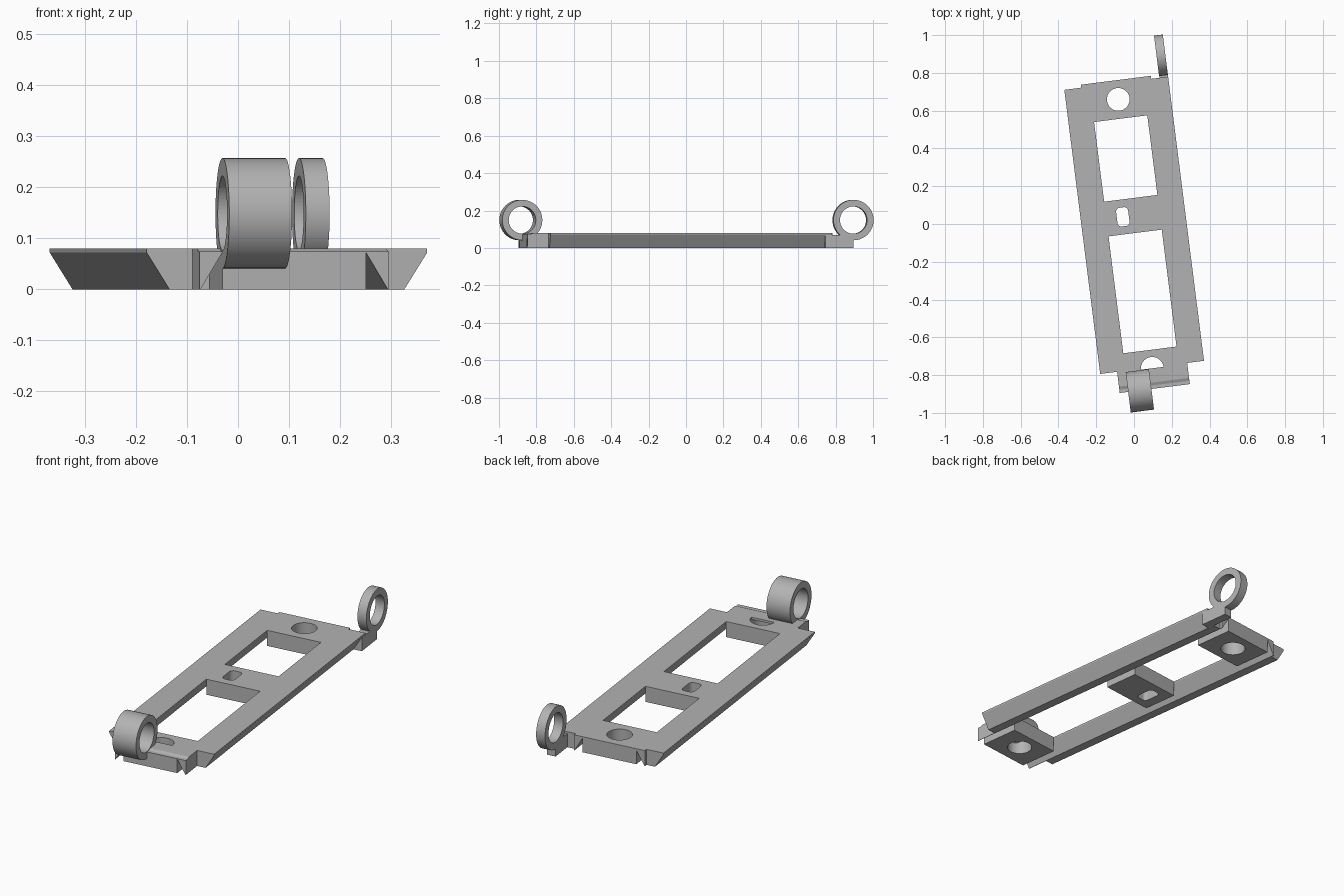
import bpy, bmesh, math
from mathutils import Matrix, Vector

if "Cube" in bpy.data.objects:
    bpy.data.objects.remove(bpy.data.objects["Cube"])

TURN = Matrix.Rotation(math.radians(7.2), 4, 'Z')   # whole bracket is yawed
TOP, LIP = 0.08, 0.072
IN, MID, LOW, OUT = 0.142, 0.187, 0.232, 0.277      # rail section widths
FRONT, BACK = -0.765, 0.751                         # rail ends
TAB_F, TAB_B = -0.878, 0.767                        # tab ends

mat = bpy.data.materials.new("light_grey")
mat.diffuse_color = (0.45, 0.45, 0.45, 1)
mat.use_nodes = True
mat.node_tree.nodes["Principled BSDF"].inputs["Base Color"].default_value = mat.diffuse_color


def prism(name, pts, axis, lo, hi):
    """Extrude a closed 2D profile along a local axis."""
    def place(p, t):
        return {'x': (t, p[0], p[1]), 'y': (p[0], t, p[1]), 'z': (p[0], p[1], t)}[axis]
    bm = bmesh.new()
    a = [bm.verts.new(place(p, lo)) for p in pts]
    b = [bm.verts.new(place(p, hi)) for p in pts]
    bm.faces.new(a)
    bm.faces.new(b)
    n = len(pts)
    for i in range(n):
        j = (i + 1) % n
        bm.faces.new((a[i], a[j], b[j], b[i]))
    bmesh.ops.recalc_face_normals(bm, faces=bm.faces)
    bm.transform(TURN)
    me = bpy.data.meshes.new(name)
    bm.to_mesh(me)
    bm.free()
    ob = bpy.data.objects.new(name, me)
    bpy.context.collection.objects.link(ob)
    me.materials.append(mat)
    return ob


def rect(x0, x1, y0, y1):
    return [(x0, y0), (x1, y0), (x1, y1), (x0, y1)]


def circle(cx, cy, r, n=48):
    return [(cx + r * math.cos(2 * math.pi * i / n), cy + r * math.sin(2 * math.pi * i / n))
            for i in range(n)]


def rounded(cx, cy, hx, hy, r):
    pts = []
    for k, (sx, sy) in enumerate([(1, 1), (-1, 1), (-1, -1), (1, -1)]):
        for i in range(6):
            a = math.pi / 2 * (k + i / 5)
            pts.append((cx + sx * (hx - r) + r * math.cos(a), cy + sy * (hy - r) + r * math.sin(a)))
    return pts


def cut(ob, cutter):
    cutter.hide_render = True
    cutter.hide_set(True)
    m = ob.modifiers.new("cut", 'BOOLEAN')
    m.operation, m.solver, m.object = 'DIFFERENCE', 'EXACT', cutter


def smooth(ob):
    bpy.ops.object.select_all(action='DESELECT')
    ob.select_set(True)
    bpy.context.view_layer.objects.active = ob
    bpy.ops.object.shade_smooth_by_angle(angle=math.radians(30))


# Shallow chamfer along the front edge of the tab
edge_cutter = prism("edge_cutter", [(-0.845, TOP), (-0.86, 0.074), (-0.95, 0.074),
                                    (-0.95, 0.12), (-0.845, 0.12)], 'x', -0.3, 0.3)

# Tapered side rails, with narrow wedge remnants at the tabs
for s, side in ((-1, "left"), (1, "right")):
    section = [(s * x, z) for x, z in ((IN, TOP), (OUT, TOP), (OUT, LIP), (LOW, 0),
                                       (MID - 0.002, 0), (IN, LIP))]
    prism(side + "_rail", section, 'y', FRONT, BACK)
    wedge = [(s * x, z) for x, z in ((IN, TOP), (MID, TOP), (MID, 0), (MID - 0.002, 0), (IN, LIP))]
    front_wedge = prism(side + "_front_wedge", wedge, 'y', TAB_F, FRONT)
    cut(front_wedge, edge_cutter)
    prism(side + "_back_wedge", wedge, 'y', BACK, TAB_B)

# Cross blocks between the rails
front_block = prism("front_block", rect(-IN, IN, TAB_F, -0.672), 'z', 0, TOP)
middle_block = prism("middle_block", rect(-IN, IN, -0.048, 0.137), 'z', 0, TOP)
back_block = prism("back_block", rect(-IN, IN, 0.562, TAB_B), 'z', 0, TOP)

# Holes: the front one is half covered by a thin lid
cut(front_block, edge_cutter)
r = 0.06
arc = [(r * math.cos(math.pi * i / 24), -0.77 + r * math.sin(math.pi * i / 24)) for i in range(25)]
cut(front_block, prism("front_hole_open_cutter", arc, 'z', -0.1, 0.2))
cut(front_block, prism("front_hole_lower_cutter", circle(0, -0.77, r), 'z', -0.1, 0.068))
cut(middle_block, prism("slot_cutter", rounded(-0.054, 0.045, 0.032, 0.05, 0.02), 'z', -0.1, 0.2))
cut(back_block, prism("back_hole_cutter", circle(0, 0.665, r), 'z', -0.1, 0.2))
for ob in (front_block, middle_block, back_block):
    smooth(ob)

# Upright rings at both ends
for name, y, x0, x1 in (("front_ring", -0.88, -0.142, -0.018), ("back_ring", 0.868, 0.23, 0.277)):
    ring = prism(name, circle(y, 0.149, 0.108, 64), 'x', x0, x1)
    cut(ring, prism(name + "_bore", circle(y, 0.149, 0.073, 64), 'x', x0 - 0.1, x1 + 0.1))
    smooth(ring)

# Foot carrying the back ring
prism("back_ring_foot", [(0.716, 0), (0.868, 0), (0.868, 0.07), (0.716, 0.07)], 'x', 0.231, 0.2768)
